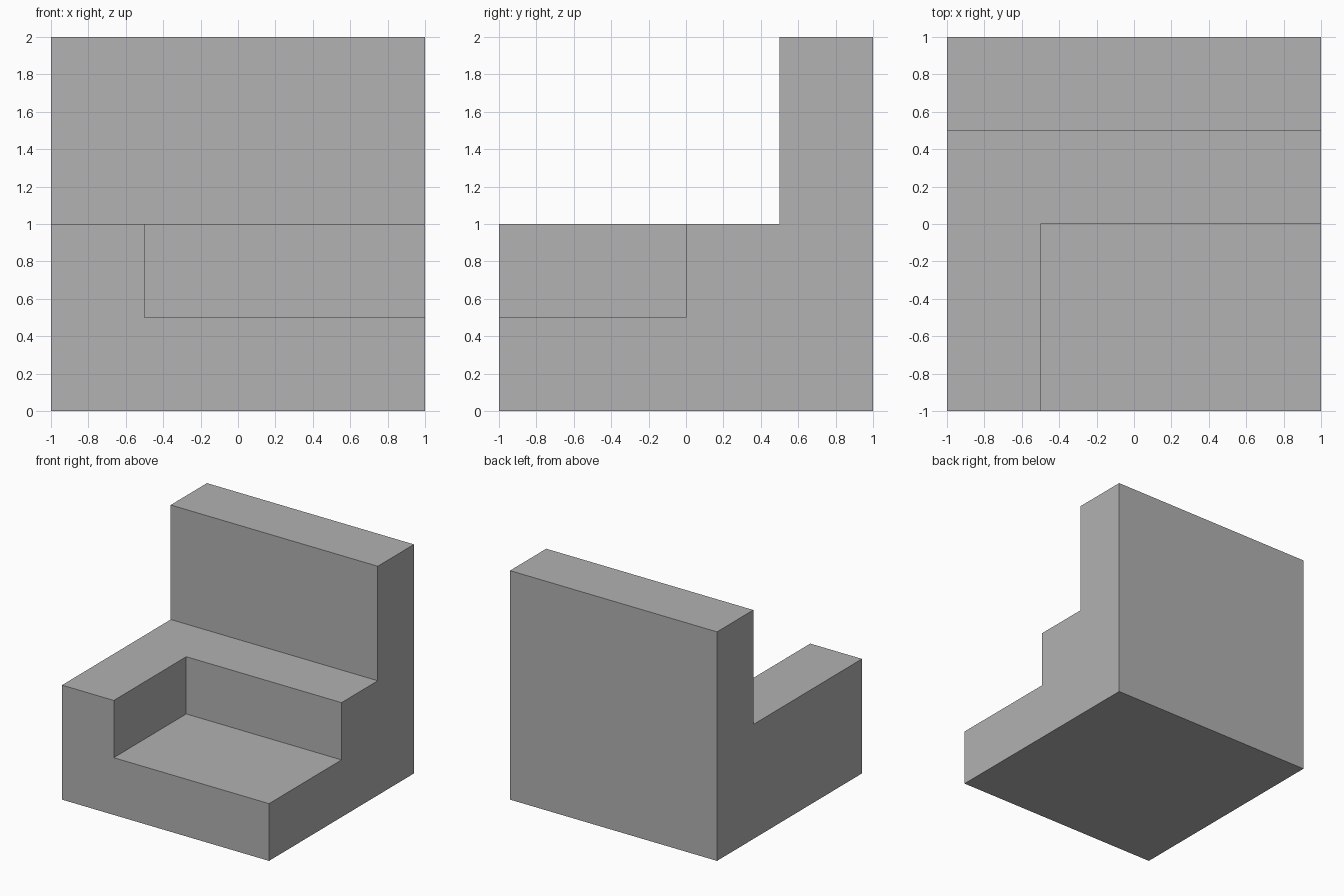
import bpy
import bmesh
from mathutils import Matrix, Vector

default = bpy.data.objects.get("Cube")
if default:
    bpy.data.objects.remove(default, do_unlink=True)

# Single grey material
grey = bpy.data.materials.new("plain_grey")
grey.use_nodes = True
colour = (0.445, 0.445, 0.445, 1)
grey.diffuse_color = colour
grey.node_tree.nodes["Principled BSDF"].inputs["Base Color"].default_value = colour


def add_object(name, bm):
    bmesh.ops.recalc_face_normals(bm, faces=bm.faces)
    mesh = bpy.data.meshes.new(name)
    bm.to_mesh(mesh)
    bm.free()
    mesh.materials.append(grey)
    obj = bpy.data.objects.new(name, mesh)
    bpy.context.collection.objects.link(obj)
    return obj


def extrude_profile(name, profile, x0, x1):
    """Extrude a (y, z) outline along x."""
    bm = bmesh.new()
    face = bm.faces.new([bm.verts.new((x0, y, z)) for y, z in profile])
    moved = bmesh.ops.extrude_face_region(bm, geom=[face], use_keep_orig=True)["geom"]
    verts = [g for g in moved if isinstance(g, bmesh.types.BMVert)]
    bmesh.ops.translate(bm, verts=verts, vec=(x1 - x0, 0, 0))
    return add_object(name, bm)


def box(name, low, high):
    low, high = Vector(low), Vector(high)
    bm = bmesh.new()
    matrix = Matrix.Translation((low + high) / 2) @ Matrix.Diagonal((*(high - low), 1))
    bmesh.ops.create_cube(bm, size=1, matrix=matrix)
    return add_object(name, bm)


# L-shaped block: low base with a tall back wall
block = extrude_profile(
    "stepped_block",
    [(-1, 0), (1, 0), (1, 2), (0.5, 2), (0.5, 1), (-1, 1)],
    -1, 1)

# Corner pocket, open to the front, the left side and the top
cutter = box("pocket_cutter", (-0.5, -1.5, 0.5), (1.5, 0, 1.5))
cutter.hide_render = True
cut = block.modifiers.new("corner_pocket", "BOOLEAN")
cut.operation = "DIFFERENCE"
cut.solver = "EXACT"
cut.object = cutter

# Apply the cut and drop the helper
bpy.context.view_layer.objects.active = block
block.select_set(True)
bpy.ops.object.modifier_apply(modifier=cut.name)
bpy.data.objects.remove(cutter, do_unlink=True)
